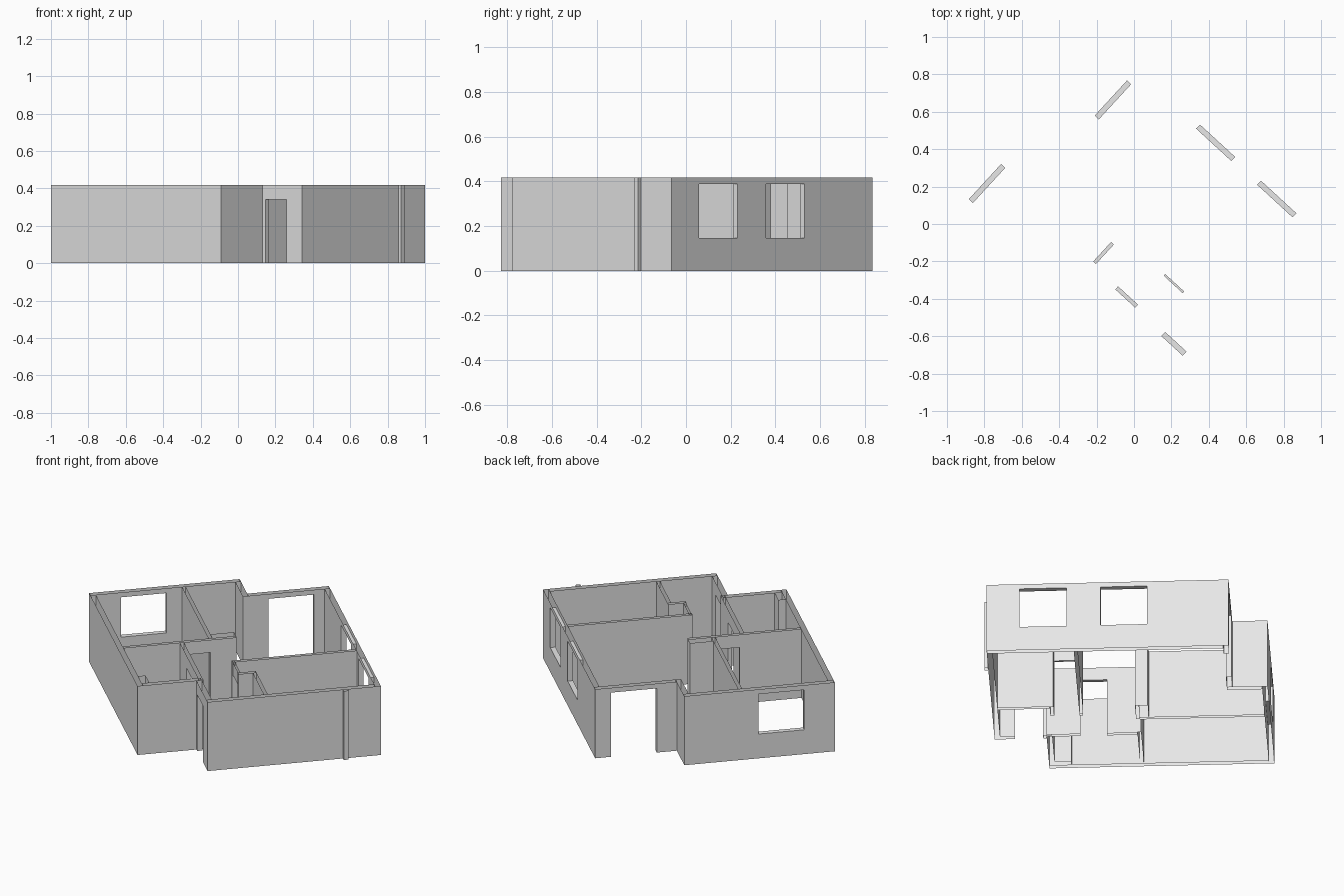
import bpy, bmesh, math
from mathutils import Vector

cube = bpy.data.objects.get("Cube")
if cube:
    bpy.data.objects.remove(cube)

HEIGHT = 0.417
DOOR = (0, 0.34)
TALL = (0, 0.388)
WINDOW = (0.147, 0.388)
PLAN_ANGLE = math.radians(-42.6)

plaster = bpy.data.materials.new("plaster_grey")
plaster.use_nodes = True
plaster.diffuse_color = (0.8, 0.8, 0.8, 1)
plaster.node_tree.nodes["Principled BSDF"].inputs["Base Color"].default_value = (0.8, 0.8, 0.8, 1)


def wall(name, u, v, opening=None, span=None):
    """Hollow wall, open at top and bottom, with lined openings."""
    bm = bmesh.new()
    along_u = u[1] - u[0] > v[1] - v[0]
    run, thick = (u, v) if along_u else (v, u)

    def point(a, t, z):
        return Vector((a, t, z) if along_u else (t, a, z))

    def quad(corners, direction):
        face = bm.faces.new([bm.verts.new(point(*c)) for c in corners])
        face.normal_update()
        if face.normal.dot(point(*direction)) < 0:
            face.normal_flip()

    def across(a, z0, z1, side):
        t0, t1 = thick
        quad([(a, t0, z0), (a, t1, z0), (a, t1, z1), (a, t0, z1)], (side, 0, 0))

    def level(a0, a1, z, side):
        t0, t1 = thick
        quad([(a0, t0, z), (a1, t0, z), (a1, t1, z), (a0, t1, z)], (0, 0, side))

    # Panels around the openings, repeated on both skins
    panels, cursor = [], run[0]
    for a0, a1 in (span or []):
        z0, z1 = opening
        panels += [(cursor, a0, 0, HEIGHT), (a0, a1, z1, HEIGHT)]
        if z0 > 0:
            panels.append((a0, a1, 0, z0))
            level(a0, a1, z0, 1)
        level(a0, a1, z1, -1)
        across(a0, z0, z1, 1)
        across(a1, z0, z1, -1)
        cursor = a1
    panels.append((cursor, run[1], 0, HEIGHT))
    for t, side in ((thick[0], -1), (thick[1], 1)):
        for a0, a1, z0, z1 in panels:
            quad([(a0, t, z0), (a1, t, z0), (a1, t, z1), (a0, t, z1)], (0, side, 0))
    across(run[0], 0, HEIGHT, -1)
    across(run[1], 0, HEIGHT, 1)

    bmesh.ops.remove_doubles(bm, verts=bm.verts, dist=0.0001)
    mesh = bpy.data.meshes.new(name)
    bm.to_mesh(mesh)
    bm.free()
    mesh.materials.append(plaster)
    obj = bpy.data.objects.new(name, mesh)
    obj.rotation_euler.z = PLAN_ANGLE
    bpy.context.collection.objects.link(obj)


# Outer walls
wall("bedroom_window_wall", (-0.74, -0.71), (-0.672, 0.172), WINDOW, [(-0.5, -0.245)])
wall("recess_side_wall", (-0.71, -0.517), (0.142, 0.172))
wall("balcony_wall", (-0.547, -0.517), (0.172, 0.63), TALL, [(0.284, 0.54)])
wall("long_window_wall", (-0.517, 0.78), (0.6, 0.63), WINDOW, [(-0.1, 0.155), (0.343, 0.6)])
wall("entrance_side_wall", (0.75, 0.78), (-0.342, 0.6))
wall("entrance_wall", (0.494, 0.75), (-0.342, -0.312), DOOR, [(0.513, 0.668)])
wall("bathroom_end_wall", (0.464, 0.494), (-0.642, -0.312))
wall("long_blank_wall", (-0.71, 0.494), (-0.672, -0.642))

# Inner partitions
wall("bedroom_partition", (-0.71, -0.025), (-0.158, -0.138))
wall("bedroom_door_wall", (-0.025, -0.005), (-0.642, -0.006), DOOR, [(-0.296, -0.153)])
wall("bathroom_door_wall", (-0.005, 0.494), (-0.325, -0.303), DOOR, [(0.163, 0.307)])
wall("living_partition", (0.283, 0.303), (-0.1, 0.6))
wall("thin_door_wall", (0.283, 0.445), (-0.096, -0.084), DOOR, [(0.303, 0.441)])
wall("niche_back_wall", (0.443, 0.463), (-0.1, 0.002))
wall("niche_side_wall", (0.463, 0.75), (-0.018, 0.002))

# Service ducts and outside pilaster
wall("hall_duct", (-0.075, -0.025), (-0.138, -0.006))
wall("bathroom_duct", (0.37, 0.464), (-0.642, -0.6))
wall("outside_pilaster", (0.78, 0.8), (0.418, 0.445))
